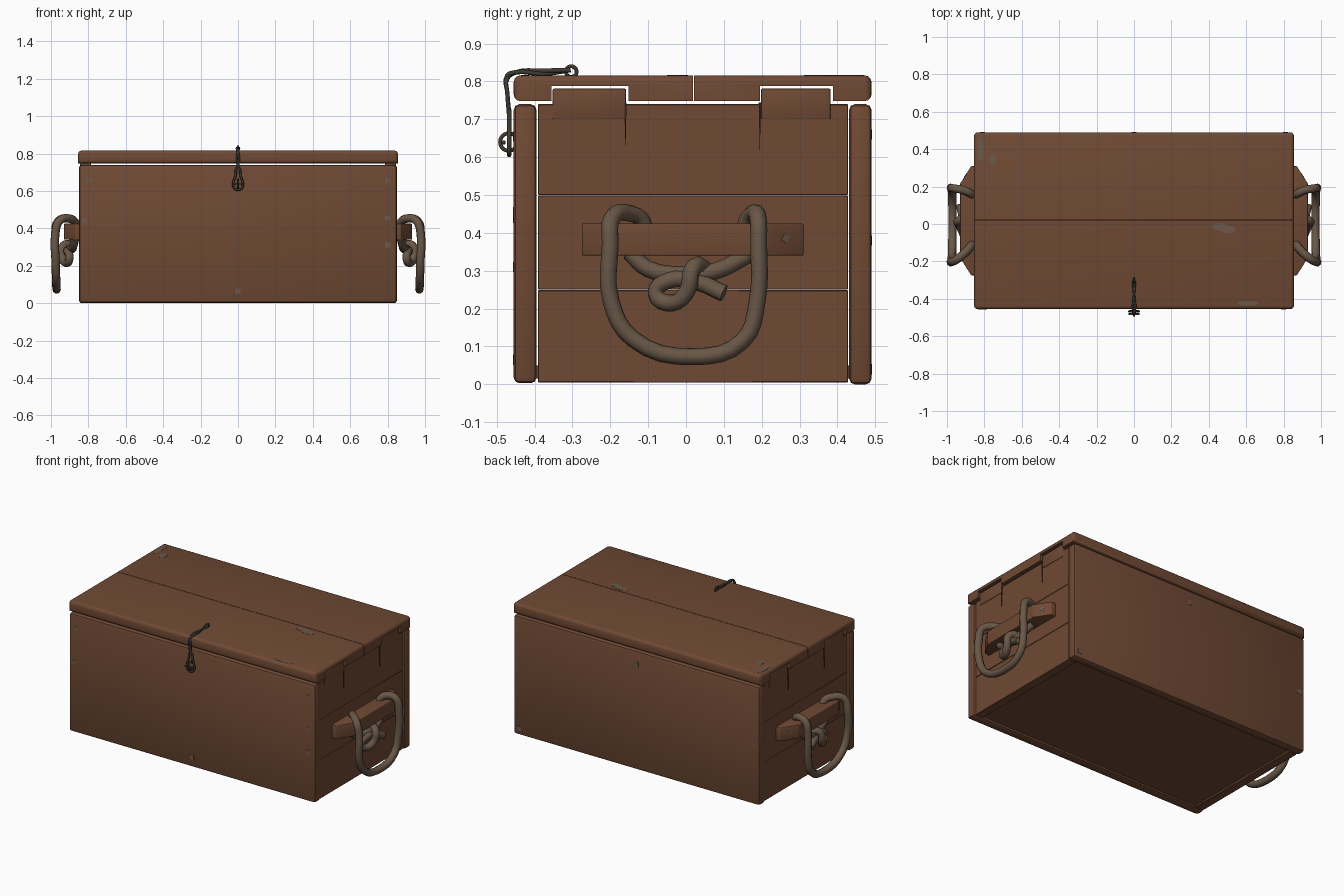
import bpy, bmesh, math
from mathutils import Vector, Matrix

cube = bpy.data.objects.get("Cube")
if cube:
    bpy.data.objects.remove(cube, do_unlink=True)


def material(name, rgb):
    mat = bpy.data.materials.new(name)
    mat.use_nodes = True
    color = (*rgb, 1)
    mat.diffuse_color = color
    bsdf = mat.node_tree.nodes["Principled BSDF"]
    bsdf.inputs["Base Color"].default_value = color
    bsdf.inputs["Roughness"].default_value = 0.8
    return mat


WOOD = material("brown wood", (0.16, 0.067, 0.034))
CRACK = material("dark crack", (0.045, 0.02, 0.011))
ROPE = material("grey brown rope", (0.14, 0.095, 0.063))
WIRE = material("dark wire", (0.05, 0.042, 0.034))
WORN = material("worn grey", (0.15, 0.1, 0.072))


def finish(name, bm, mat):
    bmesh.ops.recalc_face_normals(bm, faces=bm.faces)
    mesh = bpy.data.meshes.new(name)
    bm.to_mesh(mesh)
    bm.free()
    mesh.materials.append(mat)
    obj = bpy.data.objects.new(name, mesh)
    bpy.context.collection.objects.link(obj)
    return obj


def smooth(obj, degrees=40):
    bpy.ops.object.select_all(action="DESELECT")
    obj.select_set(True)
    bpy.context.view_layer.objects.active = obj
    bpy.ops.object.shade_smooth_by_angle(angle=math.radians(degrees))


def box(name, low, high, mat=WOOD, bevel=0.0, segments=2):
    """Box between two corners, with optional rounded edges."""
    low, high = Vector(low), Vector(high)
    bm = bmesh.new()
    bmesh.ops.create_cube(bm, size=1)
    size = high - low
    bmesh.ops.scale(bm, vec=[abs(s) for s in size], verts=bm.verts)
    bmesh.ops.translate(bm, vec=(low + high) / 2, verts=bm.verts)
    if bevel:
        bmesh.ops.bevel(bm, geom=bm.edges[:], offset=bevel, segments=segments,
                        affect="EDGES", profile=0.5)
    obj = finish(name, bm, mat)
    if bevel:
        smooth(obj)
    return obj


def prism(name, points, direction, mat=WOOD, round_rule=None, bevel=0.0):
    """Flat outline pushed along a direction; round_rule picks edges to round."""
    bm = bmesh.new()
    face = bm.faces.new([bm.verts.new(p) for p in points])
    new = bmesh.ops.extrude_face_region(bm, geom=[face], use_keep_orig=True)["geom"]
    moved = [v for v in new if isinstance(v, bmesh.types.BMVert)]
    bmesh.ops.translate(bm, vec=direction, verts=moved)
    if bevel:
        edges = [e for e in bm.edges if round_rule is None or round_rule(e)]
        bmesh.ops.bevel(bm, geom=edges, offset=bevel, segments=3,
                        affect="EDGES", profile=0.5)
    obj = finish(name, bm, mat)
    if bevel:
        smooth(obj)
    return obj


def tube(name, points, radius, mat, closed=False, sides=2, steps=4):
    """Round cord along a smooth path, turned into a mesh."""
    curve = bpy.data.curves.new(name, "CURVE")
    curve.dimensions = "3D"
    curve.bevel_depth = radius
    curve.bevel_resolution = sides
    curve.use_fill_caps = True
    curve.resolution_u = steps
    spline = curve.splines.new("BEZIER")
    spline.bezier_points.add(len(points) - 1)
    for knot, co in zip(spline.bezier_points, points):
        knot.co = co
        knot.handle_left_type = knot.handle_right_type = "AUTO"
    spline.use_cyclic_u = closed
    temp = bpy.data.objects.new(name + " path", curve)
    bpy.context.collection.objects.link(temp)
    bpy.context.view_layer.update()
    graph = bpy.context.evaluated_depsgraph_get()
    bm = bmesh.new()
    bm.from_mesh(bpy.data.meshes.new_from_object(temp.evaluated_get(graph)))
    bpy.data.objects.remove(temp, do_unlink=True)
    obj = finish(name, bm, mat)
    smooth(obj, 60)
    return obj


def spot(name, center, normal, wide, tall, mat=WORN, sides=4):
    """Thin plate lying on a surface."""
    bm = bmesh.new()
    bmesh.ops.create_cone(bm, cap_ends=True, segments=sides, radius1=1,
                          radius2=1, depth=0.003)
    turn = Matrix.Rotation(math.pi / 4, 4, "Z") if sides == 4 else Matrix()
    tilt = Vector((0, 0, 1)).rotation_difference(Vector(normal)).to_matrix().to_4x4()
    size = Matrix.Diagonal((wide, tall, 1, 1))
    bmesh.ops.transform(bm, matrix=Matrix.Translation(center) @ tilt @ size @ turn,
                        verts=bm.verts)
    return finish(name, bm, mat)


FRONT, BACK, SEAM = -0.455, 0.49, 0.02
HALF, TOP = 0.85, 0.74
NOTCHES = [(-0.355, -0.152), (0.195, 0.388)]

# Front and back boards, and the recessed floor
box("front_panel", (-HALF, FRONT, 0.003), (HALF, -0.395, TOP), bevel=0.015)
box("back_panel", (-HALF, 0.431, 0), (HALF, BACK, TOP), bevel=0.015)
box("floor", (-0.82, -0.42, 0.016), (0.82, 0.45, 0.05))

# Lid made of two planks, notched over the end tabs
for name, outer, (a, b) in zip(("front", "back"), (FRONT, BACK), NOTCHES):
    seam = SEAM + math.copysign(0.0015, outer)
    near, far = (a, b) if outer < 0 else (b, a)
    outline = [(outer, 0.748), (near, 0.748), (near, 0.788), (far, 0.788),
               (far, 0.748), (seam, 0.748), (seam, 0.816), (outer, 0.816)]

    def rounded(edge, outer=outer):
        u, v = (vert.co for vert in edge.verts)
        on_outer = all(abs(c.y - outer) < 1e-4 for c in (u, v))
        end_top = abs(u.x - v.x) < 1e-4 and min(u.z, v.z) > 0.8
        return on_outer or end_top

    prism(f"lid_{name}_plank", [(-0.855, y, z) for y, z in outline],
          (1.71, 0, 0), round_rule=rounded, bevel=0.018)

# Rope handle: the hanging loop, the strand under the cleat and the knot
LOOP = [(0.87, -0.11, 0.36), (0.87, -0.115, 0.43), (0.90, -0.15, 0.452),
        (0.955, -0.195, 0.44), (0.977, -0.2, 0.37), (0.975, -0.198, 0.22),
        (0.972, -0.14, 0.12), (0.97, 0.02, 0.073), (0.972, 0.15, 0.115),
        (0.975, 0.188, 0.22), (0.977, 0.192, 0.37), (0.96, 0.19, 0.44),
        (0.91, 0.18, 0.453), (0.87, 0.16, 0.43), (0.87, 0.155, 0.36)]
STRAND = [(0.87, -0.15, 0.35), (0.88, -0.1, 0.305), (0.9, 0, 0.29),
          (0.9, 0.08, 0.3), (0.88, 0.16, 0.34)]
KNOT = [(0.88, 0.06, 0.28), (0.91, 0.035, 0.315), (0.94, 0.015, 0.3),
        (0.94, 0.005, 0.25), (0.92, -0.035, 0.215), (0.9, -0.08, 0.24),
        (0.91, -0.045, 0.275), (0.915, 0.03, 0.27), (0.93, 0.1, 0.24)]
CLEAT = [(0.83, -0.275), (0.83, 0.31), (0.87, 0.31), (0.93, 0.215),
         (0.93, -0.18), (0.87, -0.275)]

for side, label in ((1, "left"), (-1, "right")):
    # End wall planks with two tabs reaching into the lid
    for i, (low, high) in enumerate(((0.005, 0.249), (0.25, 0.499), (0.5, TOP))):
        box(f"{label}_end_plank_{i}", (side * 0.785, -0.391, low),
            (side * 0.84, 0.428, high), bevel=0.002, segments=1)
    for i, (a, b) in enumerate(NOTCHES):
        box(f"{label}_end_tab_{i}", (side * 0.785, a + 0.003, 0.7),
            (side * 0.843, b - 0.006, 0.781), bevel=0.004)
        # Narrow splits running down from the inner side of each tab
        y = (b - 0.008) if a < 0 else a
        outline = [(y - 0.003, 0.745), (y + 0.003, 0.745), (y, 0.61)]
        prism(f"{label}_end_split_{i}", [(side * 0.838, v, z) for v, z in outline],
              (side * 0.006, 0, 0), CRACK)

    # Cleat that carries the rope
    prism(f"{label}_cleat", [(side * x, y, 0.34) for x, y in CLEAT],
          (0, 0, 0.085), bevel=0.004)
    spot(f"{label}_cleat_nail", (side * 0.9, 0.262, 0.385),
         (side * 0.095, 0.06, 0), 0.014, 0.014)

    for part, path in (("loop", LOOP), ("strand", STRAND), ("knot", KNOT)):
        tube(f"{label}_rope_{part}", [(side * x, y, z) for x, y, z in path],
             0.0225, ROPE)

# Latch: twisted wire over the lid edge ending in a drop-shaped loop
for phase in (0, math.pi):
    spine = [Vector((0, -0.305, 0.83)), Vector((0, -0.38, 0.824)),
             Vector((0, -0.45, 0.824)), Vector((0, -0.473, 0.81)),
             Vector((0, -0.472, 0.77)), Vector((0, -0.468, 0.72))]
    twist = [p + Vector((0.006 * math.cos(i * 1.6 + phase), 0,
                         0.004 * math.sin(i * 1.6 + phase)))
             for i, p in enumerate(spine)]
    tube("latch_twisted_wire", twist, 0.006, WIRE)
DROP = [(0, 0.725), (0.014, 0.68), (0.026, 0.635), (0.018, 0.612),
        (-0.018, 0.612), (-0.026, 0.635), (-0.014, 0.68)]
tube("latch_drop_loop", [(x, -0.467, z) for x, z in DROP], 0.006, WIRE, closed=True)


def ring(name, center, radius):
    turns = [math.tau * i / 8 for i in range(8)]
    tube(name, [Vector(center) + radius * Vector((0, math.cos(t), math.sin(t)))
                for t in turns], 0.005, WIRE, closed=True)


ring("latch_front_staple", (0, -0.468, 0.64), 0.023)
ring("latch_lid_staple", (0, -0.303, 0.826), 0.014)
box("latch_pin", (-0.03, -0.487, 0.634), (0.03, -0.477, 0.644), WIRE, bevel=0.002)

# Nail heads on the long boards
for x, z in ((-0.8, 0.655), (0.8, 0.655), (-0.82, 0.44), (0.8, 0.455),
             (0.8, 0.31), (0, 0.065)):
    spot("front_nail", (x, FRONT, z), (0, -1, 0), 0.019, 0.019)
for x, z in ((0, 0.66), (0.81, 0.04), (-0.81, 0.38)):
    spot("back_nail", (x, BACK, z), (0, 1, 0), 0.019, 0.019)

# Worn patches on the lid
for x, y, wide, tall in ((-0.822, 0.4, 0.017, 0.07), (-0.757, 0.345, 0.02, 0.033),
                         (0.46, -0.015, 0.045, 0.02), (0.505, -0.03, 0.04, 0.02),
                         (0.61, -0.425, 0.06, 0.011)):
    spot("lid_worn_patch", (x, y, 0.8157), (0, 0, 1), wide, tall, sides=8)
